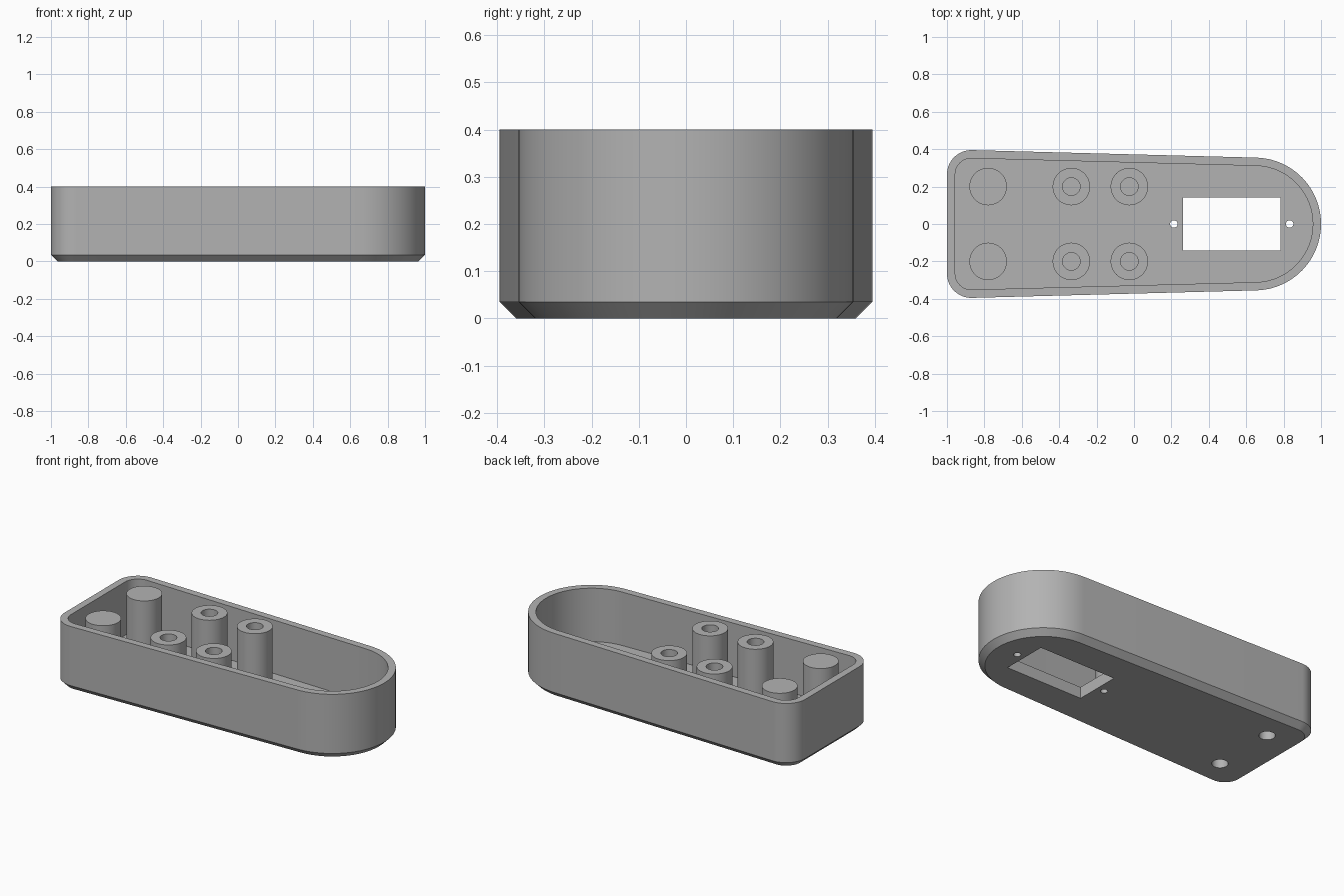
import bpy, bmesh, math

if "Cube" in bpy.data.objects:
    bpy.data.objects.remove(bpy.data.objects["Cube"])

H, FLOOR, WALL, CH = 0.40, 0.07, 0.044, 0.035

grey = bpy.data.materials.new("grey plastic")
grey.diffuse_color = (0.45, 0.45, 0.45, 1)
grey.use_nodes = True
grey.node_tree.nodes["Principled BSDF"].inputs["Base Color"].default_value = grey.diffuse_color


def loft(name, loops, closed=False):
    """Bridge a stack of equal-length loops; cap the ends unless closed."""
    bm = bmesh.new()
    rows = [[bm.verts.new(p) for p in loop] for loop in loops]
    n = len(rows[0])
    pairs = list(zip(rows, rows[1:])) + ([(rows[-1], rows[0])] if closed else [])
    for a, b in pairs:
        for i in range(n):
            j = (i + 1) % n
            bm.faces.new((a[i], a[j], b[j], b[i]))
    if not closed:
        bm.faces.new(rows[0][::-1])
        bm.faces.new(rows[-1])
    bmesh.ops.recalc_face_normals(bm, faces=bm.faces)
    mesh = bpy.data.meshes.new(name)
    bm.to_mesh(mesh)
    bm.free()
    mesh.materials.append(grey)
    ob = bpy.data.objects.new(name, mesh)
    bpy.context.collection.objects.link(ob)
    return ob


def outline(inset, z):
    """Rounded tapered outline: big round nose at +x, small corners at -x."""
    t = 88.5
    arcs = [(0.645, 0, 0.355, -t, t, 48),
            (-0.87, 0.265, 0.13, t, 180, 14),
            (-0.87, -0.265, 0.13, 180, 360 - t, 14)]
    pts = []
    for cx, cy, r, a0, a1, n in arcs:
        for i in range(n + 1):
            a = math.radians(a0 + (a1 - a0) * i / n)
            pts.append((cx + (r - inset) * math.cos(a), cy + (r - inset) * math.sin(a), z))
    return pts


def ring(x, y, r, z, n=48):
    return [(x + r * math.cos(math.tau * i / n), y + r * math.sin(math.tau * i / n), z)
            for i in range(n)]


def smooth(ob):
    bpy.ops.object.select_all(action='DESELECT')
    ob.select_set(True)
    bpy.context.view_layer.objects.active = ob
    bpy.ops.object.shade_smooth_by_angle(angle=math.radians(30))


# Tray with chamfered base
tray = loft("tray", [outline(CH, 0), outline(0, CH), outline(0, H),
                     outline(WALL, H), outline(WALL, FLOOR)])

# Floor openings: rectangular window, two pilot holes, two screw holes
cutters = [loft("window_cutter", [[(x, y, z) for x, y in
           ((0.262, -0.142), (0.782, -0.142), (0.782, 0.142), (0.262, 0.142))]
           for z in (-0.1, 0.2)])]
for x, y, r in ((0.213, 0, 0.02), (0.832, 0, 0.02), (-0.78, 0.2, 0.045), (-0.78, -0.2, 0.045)):
    cutters.append(loft("hole_cutter", [ring(x, y, r, z) for z in (-0.1, 0.2)]))
bpy.context.view_layer.objects.active = tray
for c in cutters:
    c.hide_render = True
    mod = tray.modifiers.new("opening", 'BOOLEAN')
    mod.operation, mod.solver, mod.object = 'DIFFERENCE', 'EXACT', c
    bpy.ops.object.modifier_apply(modifier=mod.name)
for c in cutters:
    bpy.data.objects.remove(c)
smooth(tray)

for y in (0.2, -0.2):
    # Closed-top posts, bored from below
    smooth(loft("screw_post", [ring(-0.78, y, r, z) for r, z in
                ((0.045, 0.3), (0.045, FLOOR - 0.01), (0.1, FLOOR - 0.01), (0.1, H))]))
    # Open-top standoffs, bored from above
    for x in (-0.335, -0.025):
        smooth(loft("standoff", [ring(x, y, r, z) for r, z in
                    ((0.1, FLOOR - 0.01), (0.1, H), (0.047, H), (0.047, FLOOR))]))
